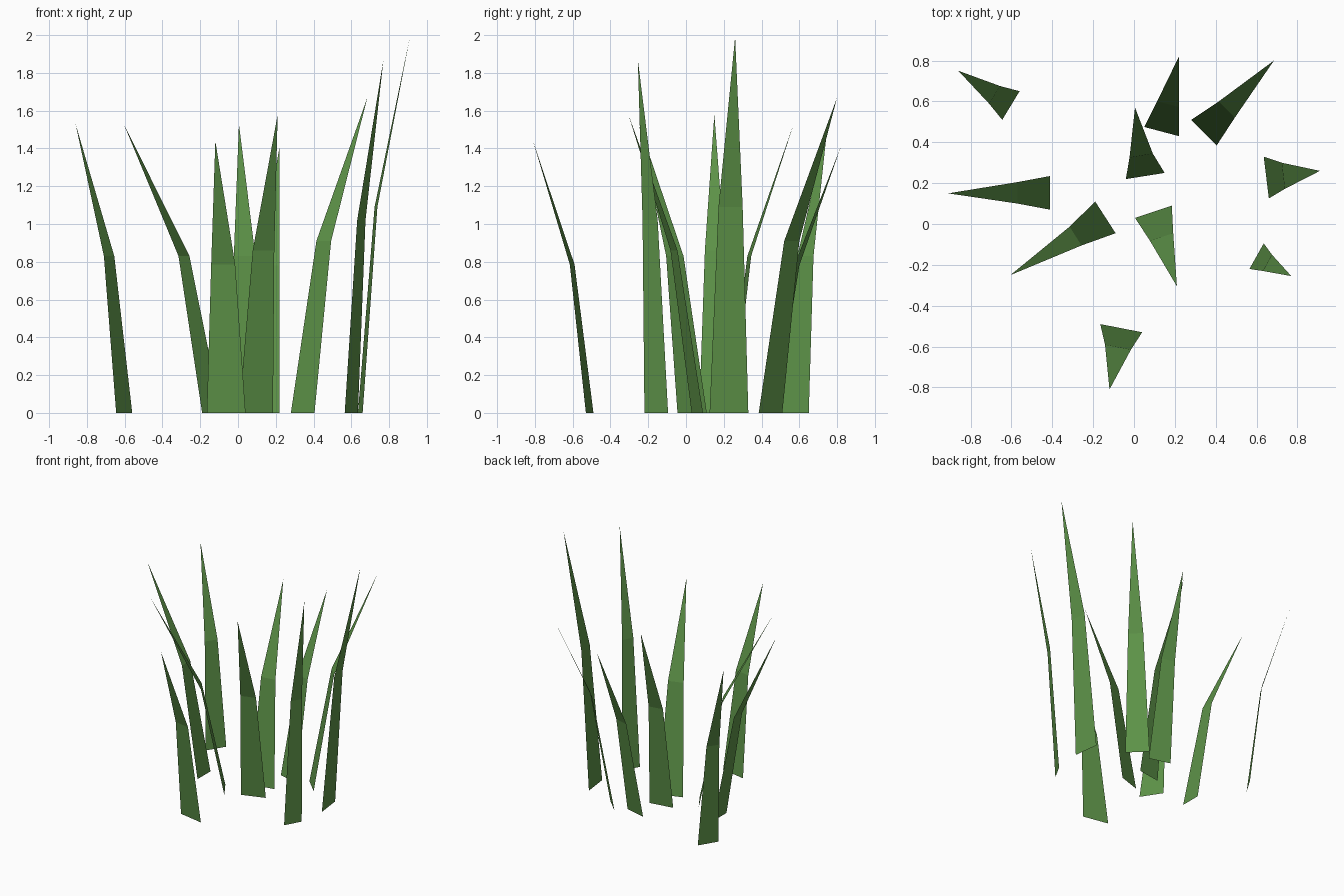
import bpy

green = bpy.data.materials.new("grass_green")
green.diffuse_color = (0.11, 0.29, 0.065, 1)

# Each blade: base edge (2 xy), bend edge (2 xy), tip xy, bend height, tip height
blades = [
    ((-0.56, 0.65), (-0.645, 0.51), (-0.655, 0.675), (-0.71, 0.59), (-0.86, 0.75), 0.83, 1.53),
    ((-0.41, 0.235), (-0.41, 0.07), (-0.57, 0.205), (-0.57, 0.10), (-0.91, 0.15), 0.86, 1.58),
    ((-0.19, 0.11), (-0.09, -0.045), (-0.315, -0.013), (-0.257, -0.105), (-0.605, -0.25), 0.83, 1.53),
    ((-0.04, 0.22), (0.15, 0.25), (-0.022, 0.325), (0.092, 0.345), (0.005, 0.57), 0.83, 1.53),
    ((0.005, 0.03), (0.185, 0.09), (0.078, -0.082), (0.192, -0.045), (0.21, -0.305), 0.86, 1.58),
    ((0.05, 0.475), (0.22, 0.43), (0.113, 0.60), (0.22, 0.573), (0.22, 0.82), 0.78, 1.41),
    ((0.28, 0.51), (0.405, 0.385), (0.415, 0.60), (0.493, 0.52), (0.685, 0.80), 0.91, 1.67),
    ((0.635, 0.33), (0.66, 0.125), (0.723, 0.30), (0.738, 0.172), (0.91, 0.26), 1.09, 1.99),
    ((0.635, -0.095), (0.565, -0.22), (0.675, -0.15), (0.631, -0.23), (0.77, -0.255), 1.02, 1.87),
    ((-0.165, -0.49), (0.04, -0.53), (-0.142, -0.59), (-0.015, -0.615), (-0.12, -0.81), 0.785, 1.44),
]


# A blade is one flat quad plus a bent triangular tip
def add_blade(index, b0, b1, m0, m1, tip, bend_z, tip_z):
    verts = [(*b0, 0), (*b1, 0), (*m1, bend_z), (*m0, bend_z), (*tip, tip_z)]
    mesh = bpy.data.meshes.new(f"grass_blade_{index}")
    mesh.from_pydata(verts, [], [(0, 1, 2, 3), (3, 2, 4)])
    mesh.materials.append(green)
    # Make the upper side of every blade its front side
    if mesh.polygons[1].normal.z < 0:
        mesh.flip_normals()
    obj = bpy.data.objects.new(f"grass_blade_{index}", mesh)
    bpy.context.collection.objects.link(obj)


for i, blade in enumerate(blades, 1):
    add_blade(i, *blade)
